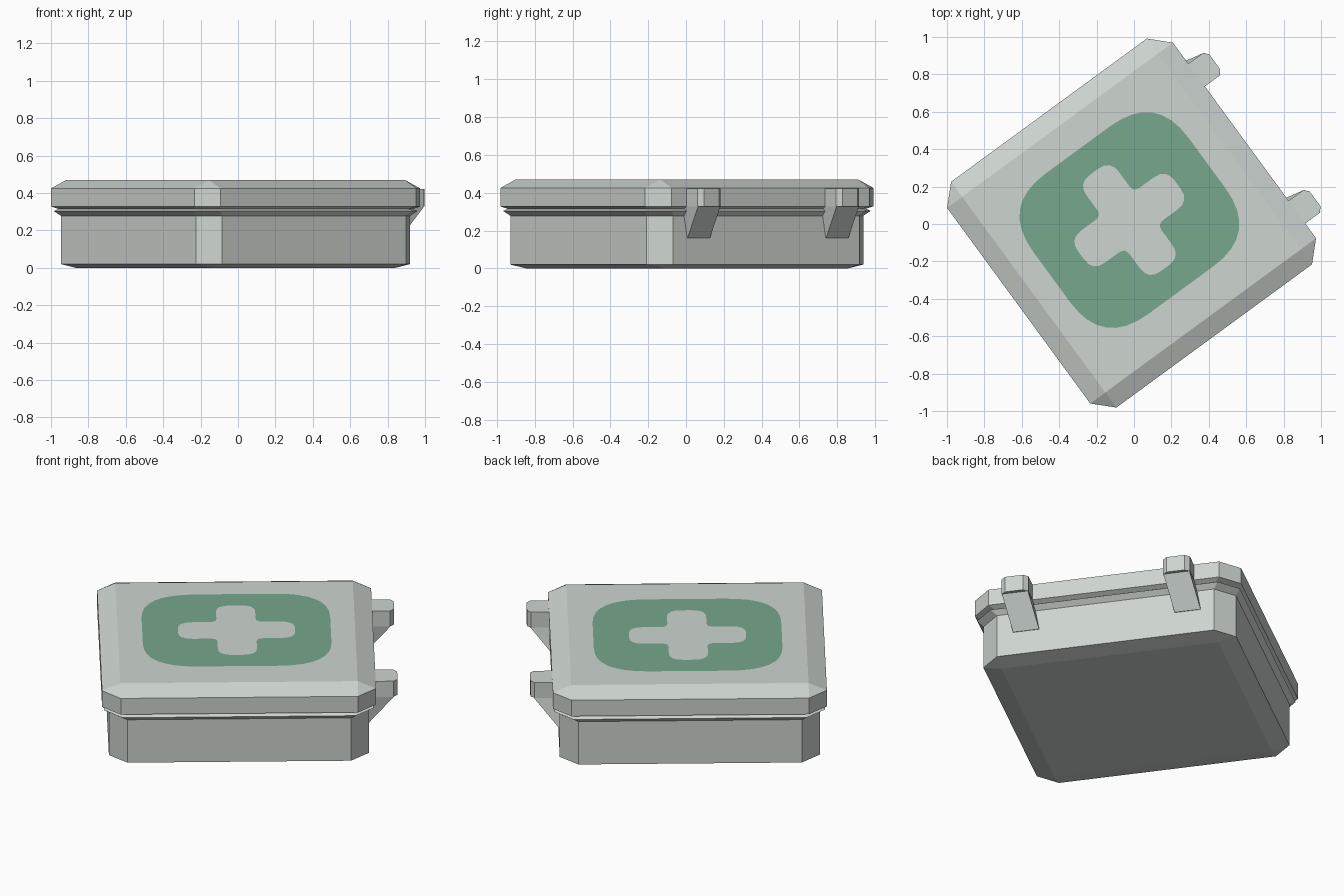
import bpy, bmesh, math
from mathutils import Matrix

if "Cube" in bpy.data.objects:
    bpy.data.objects.remove(bpy.data.objects["Cube"])

# Whole box is turned about z and slightly shifted
PLACE = Matrix.Translation((-0.013, 0.005, 0)) @ Matrix.Rotation(math.radians(36.2), 4, 'Z')


def material(name, rgb):
    m = bpy.data.materials.new(name)
    m.diffuse_color = (*rgb, 1)
    m.use_nodes = True
    m.node_tree.nodes["Principled BSDF"].inputs["Base Color"].default_value = m.diffuse_color
    return m


GREY = material("pale_grey", (0.61, 0.66, 0.63))
GREEN = material("muted_green", (0.184, 0.39, 0.27))


def finish(name, bm, mat, recalc=True):
    bmesh.ops.remove_doubles(bm, verts=bm.verts, dist=0.0005)
    if recalc:
        bmesh.ops.recalc_face_normals(bm, faces=bm.faces)
    bm.transform(PLACE)
    me = bpy.data.meshes.new(name)
    bm.to_mesh(me)
    bm.free()
    me.materials.append(mat)
    ob = bpy.data.objects.new(name, me)
    bpy.context.collection.objects.link(ob)
    return ob


def loft(name, rings, mat):
    """Skin a stack of equal-length closed point rings and cap both ends."""
    bm = bmesh.new()
    loops = [[bm.verts.new(p) for p in r] for r in rings]
    for a, b in zip(loops, loops[1:]):
        for i in range(len(a)):
            j = (i + 1) % len(a)
            bm.faces.new((a[i], a[j], b[j], b[i]))
    bm.faces.new(loops[0][::-1])
    bm.faces.new(loops[-1])
    return finish(name, bm, mat)


def octagon(h, c, z):
    """Square with cut corners; c = 0 gives pointed corners."""
    k = h - c
    return [(h, -k, z), (h, k, z), (k, h, z), (-k, h, z),
            (-h, k, z), (-h, -k, z), (-k, -h, z), (k, -h, z)]


# Tray with flared rim
loft("box_body", [octagon(*r) for r in (
    (0.61, 0, 0), (0.71, 0.1, 0.02), (0.71, 0.1, 0.278),
    (0.738, 0.1, 0.304), (0.72, 0.1, 0.315))], GREY)

# Lid with bevelled top
loft("box_lid", [octagon(*r) for r in (
    (0.72, 0.1, 0.315), (0.748, 0.1, 0.328),
    (0.748, 0.1, 0.425), (0.648, 0, 0.47))], GREY)

# Two hinges: a block on the lid and a slanted brace to the body
for n, v in (("front", -0.475), ("back", 0.433)):
    def block(z):
        return [(0.70, v - 0.075, z), (0.845, v - 0.075, z), (0.868, v - 0.05, z),
                (0.868, v + 0.05, z), (0.845, v + 0.075, z), (0.70, v + 0.075, z)]
    loft(n + "_hinge_block", [block(0.328), block(0.422)], GREY)

    def brace(s, u, z):
        return [(0.69, v - 0.073 + s, z), (u, v - 0.073 + s, z),
                (u, v + 0.073 + s, z), (0.69, v + 0.073 + s, z)]
    loft(n + "_hinge_brace", [brace(0.03, 0.713, 0.16), brace(0, 0.85, 0.33)], GREY)


def rounded(points, radii, steps):
    """Round each corner of a closed outline with a quadratic curve."""
    out = []
    n = len(points)
    for i, (x, y) in enumerate(points):
        ends = []
        for q in (points[i - 1], points[(i + 1) % n]):
            d = math.hypot(q[0] - x, q[1] - y)
            t = radii[i] / d
            ends.append((x + (q[0] - x) * t, y + (q[1] - y) * t))
        (ax, ay), (bx, by) = ends
        for s in range(steps + 1):
            t = s / steps
            out.append(((1 - t) ** 2 * ax + 2 * t * (1 - t) * x + t * t * bx,
                        (1 - t) ** 2 * ay + 2 * t * (1 - t) * y + t * t * by))
    return out


# Green panel with a plain cross left open so the lid shows through
CV = 0.02
panel = rounded([(0.515, -0.465), (0.515, 0.465), (-0.515, 0.465), (-0.515, -0.465)],
                [0.3] * 4, 8)
w, l = 0.107, 0.32
cross = rounded([(l, -w), (l, w), (w, w), (w, l), (-w, l), (-w, w),
                 (-l, w), (-l, -w), (-w, -w), (-w, -l), (w, -l), (w, -w)],
                [0.08, 0.08, 0.04] * 4, 4)
bm = bmesh.new()
edges = []
for outline in (panel, cross):
    vs = [bm.verts.new((x, y + CV, 0.472)) for x, y in outline]
    edges += [bm.edges.new((vs[i - 1], vs[i])) for i in range(len(vs))]
bmesh.ops.triangle_fill(bm, edges=edges, use_beauty=True, normal=(0, 0, 1))
for f in bm.faces:
    f.normal_update()
    if f.normal.z < 0:
        f.normal_flip()
finish("lid_panel", bm, GREEN, recalc=False)
